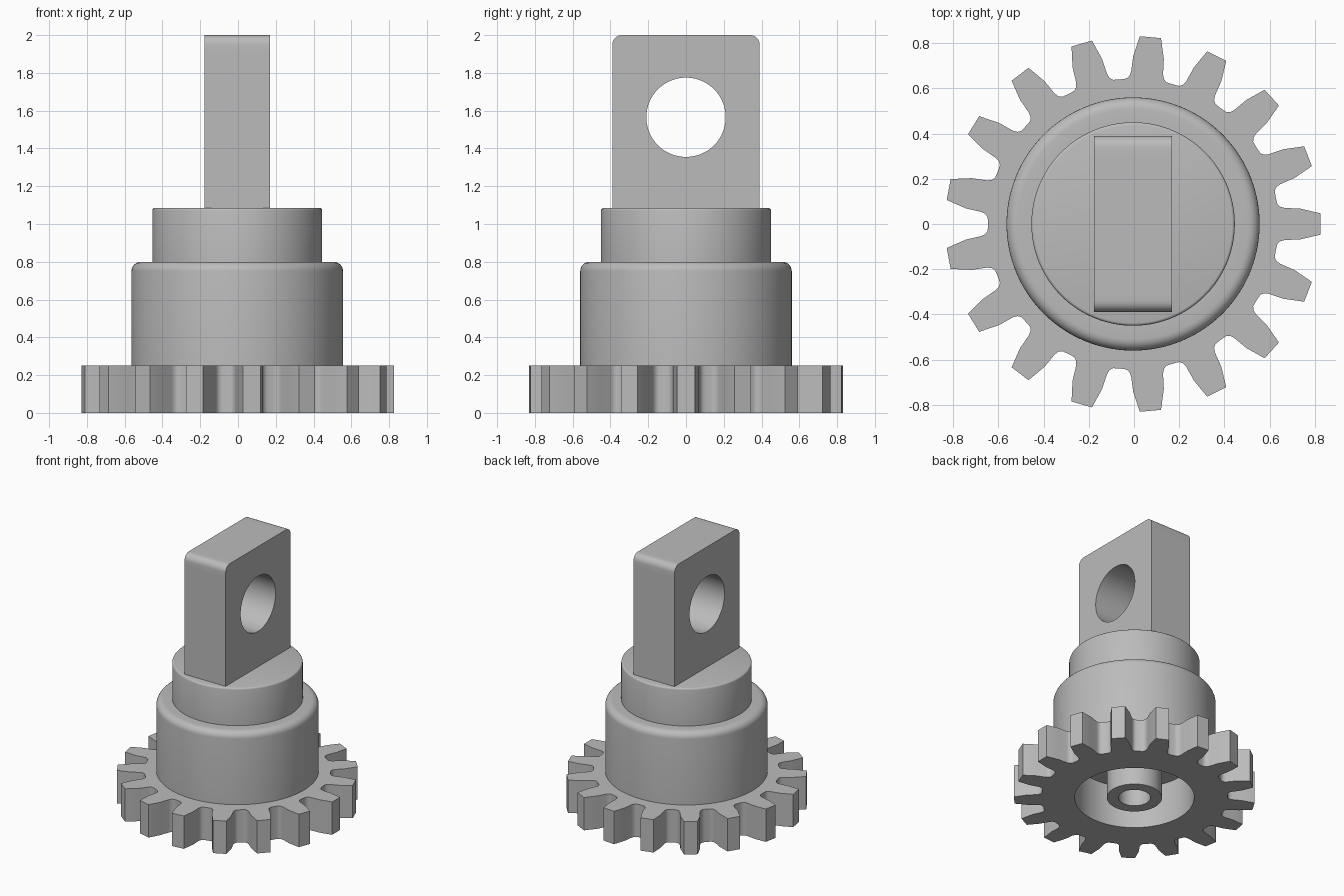
import bpy
import bmesh
from math import sin, cos, pi, radians
from mathutils import Vector

if "Cube" in bpy.data.objects:
    bpy.data.objects.remove(bpy.data.objects["Cube"])

TEETH = 17
CENTRE_X = -0.004

grey = bpy.data.materials.new("plain grey")
grey.use_nodes = True
colour = (0.5, 0.5, 0.5, 1)
grey.diffuse_color = colour
grey.node_tree.nodes["Principled BSDF"].inputs["Base Color"].default_value = colour


def loft(name, loops, closed=False):
    """Join equal-length point loops with quads; a loop of one point is a fan tip."""
    bm = bmesh.new()
    rings = [[bm.verts.new(p) for p in loop] for loop in loops]
    pairs = list(zip(rings, rings[1:]))
    if closed:
        pairs.append((rings[-1], rings[0]))
    for a, b in pairs:
        n = max(len(a), len(b))
        for i in range(n):
            j = (i + 1) % n
            corners = [a[i % len(a)], a[j % len(a)], b[j % len(b)], b[i % len(b)]]
            bm.faces.new(list(dict.fromkeys(corners)))
    bmesh.ops.recalc_face_normals(bm, faces=bm.faces)
    mesh = bpy.data.meshes.new(name)
    bm.to_mesh(mesh)
    bm.free()
    mesh.materials.append(grey)
    obj = bpy.data.objects.new(name, mesh)
    obj.location.x = CENTRE_X
    bpy.context.collection.objects.link(obj)
    bpy.ops.object.select_all(action="DESELECT")
    obj.select_set(True)
    bpy.context.view_layer.objects.active = obj
    bpy.ops.object.shade_smooth_by_angle(angle=radians(32))
    return obj


def arc(u, v, r, start, end, steps=6):
    angles = [radians(start + (end - start) * i / steps) for i in range(steps + 1)]
    return [(u + r * cos(a), v + r * sin(a)) for a in angles]


# Half tooth from tip to root fillet: radial distance, half width
half_tooth = [(0.83, 0.047), (0.74, 0.068), (0.67, 0.071),
              (0.65, 0.077), (0.638, 0.089), (0.634, 0.105)]
tooth = [(u, -v) for u, v in reversed(half_tooth)] + half_tooth
per_tooth = len(tooth)
segments = TEETH * per_tooth


def gear_loop(z):
    pts = []
    for k in range(TEETH):
        a = 2 * pi * k / TEETH
        pts += [(u * cos(a) - v * sin(a), u * sin(a) + v * cos(a), z) for u, v in tooth]
    return pts


def circle(r, z):
    if r == 0:
        return [(0, 0, z)]
    angles = [2 * pi * (i - (per_tooth - 1) / 2) / segments for i in range(segments)]
    return [(r * cos(a), r * sin(a), z) for a in angles]


# Toothed ring, open where the body walls continue it
loft("gear_ring", [circle(0.412, 0), gear_loop(0), gear_loop(0.25), circle(0.56, 0.25)])

# Stepped body with rounded shoulders
outside = ([(0.56, 0.25)] + arc(0.51, 0.75, 0.05, 0, 90)
           + [(0.45, 0.8)] + arc(0.437, 1.072, 0.013, 0, 90, 3) + [(0, 1.085)])
loft("stepped_body", [circle(r, z) for r, z in outside])

# Hollow underside with a bored central boss
inside = [(0.412, 0), (0.412, 0.32), (0.19, 0.32), (0.19, 0),
          (0.11, 0), (0.11, 0.32), (0, 0.32)]
cavity = loft("underside_cavity", [circle(r, z) for r, z in inside])
cavity.data.flip_normals()

# Upright lug: rounded outline paired point by point with a round eye
eye = Vector((0, 1.565))
corners = ([(-0.39, 1.075), (0.39, 1.075)] + arc(0.34, 1.95, 0.05, 0, 90)
           + arc(-0.34, 1.95, 0.05, 90, 180))
outline = []
for p, q in zip(corners, corners[1:] + corners[:1]):
    p, q = Vector(p), Vector(q)
    steps = max(1, round((q - p).length / 0.04))
    outline += [p.lerp(q, i / steps) for i in range(steps)]
hole = [eye + (p - eye).normalized() * 0.21 for p in outline]


def at_x(x, points):
    return [(x, p.x, p.y) for p in points]


loft("lug_with_eye", [at_x(-0.173, outline), at_x(0.173, outline),
                      at_x(0.173, hole), at_x(-0.173, hole)], closed=True)
